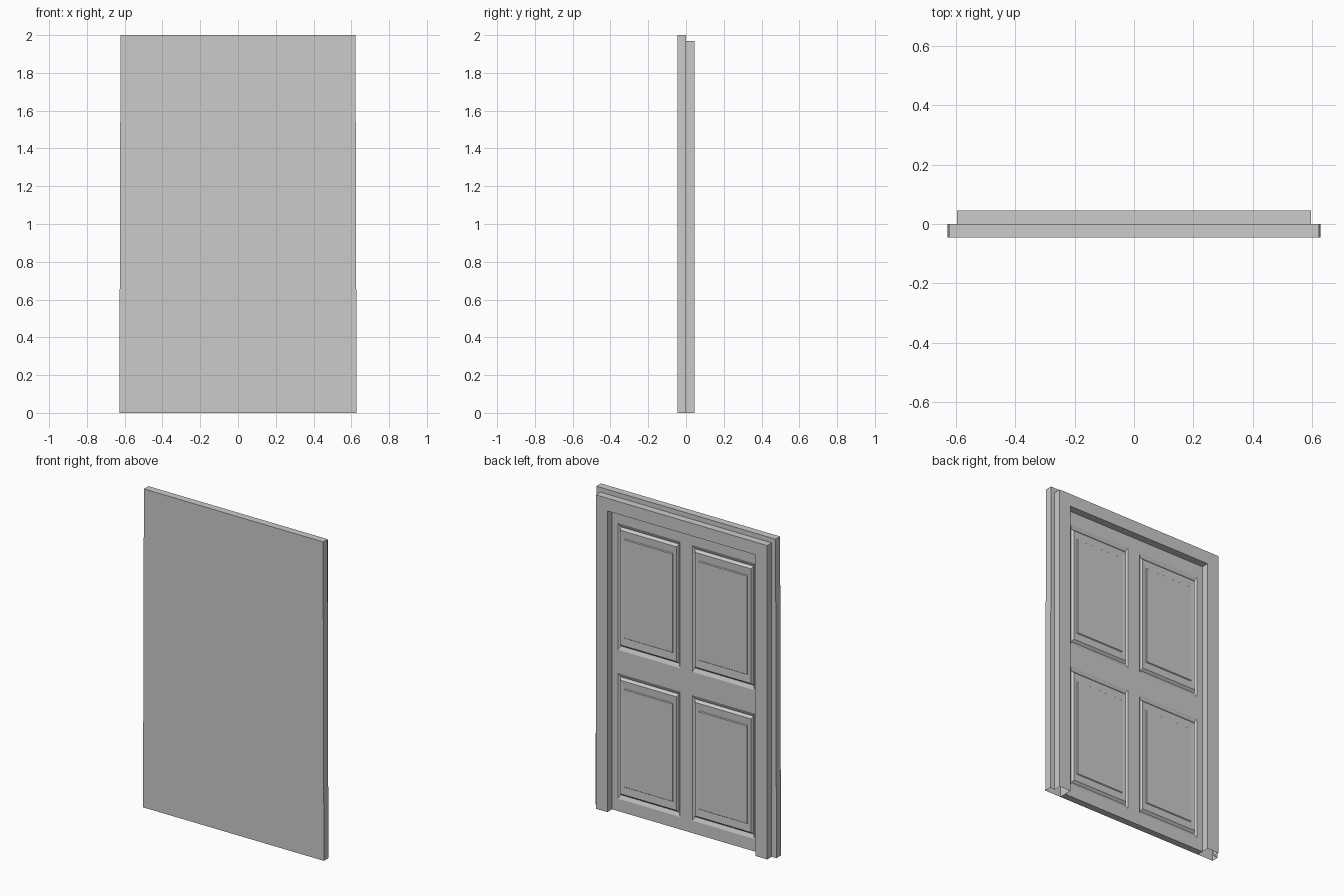
import bpy, bmesh

if "Cube" in bpy.data.objects:
    bpy.data.objects.remove(bpy.data.objects["Cube"])

FRONT, DOOR_Y, BACK = -0.045, -0.002, 0.045
HALF_W, HEAD = 0.515, 1.89          # opening inside the frame


def finish(bm, name):
    bmesh.ops.remove_doubles(bm, verts=bm.verts, dist=1e-5)
    bmesh.ops.recalc_face_normals(bm, faces=bm.faces)
    me = bpy.data.meshes.new(name)
    bm.to_mesh(me)
    bm.free()
    ob = bpy.data.objects.new(name, me)
    bpy.context.collection.objects.link(ob)
    return ob


def bridge(bm, a, b):
    for i in range(len(a)):
        j = (i + 1) % len(a)
        bm.faces.new((a[i], a[j], b[j], b[i]))


# Door frame: stepped profile swept up, across and down, feet left open
bm = bmesh.new()


def section(side, at_top):
    lip = 0.107 if at_top else 0.113
    prof = [(0, 0, FRONT), (lip, 0.11, FRONT), (lip, 0.11, 0),
            (0.08, 0.08, 0), (0.08, 0.08, BACK), (0, 0, BACK)]
    return [bm.verts.new((side * (HALF_W + ox), y, HEAD + oz if at_top else 0))
            for ox, oz, y in prof]


stations = [section(-1, False), section(-1, True), section(1, True), section(1, False)]
for a, b in zip(stations, stations[1:]):
    bridge(bm, a, b)
finish(bm, "door_frame")

# Door leaf: flat front, four moulded panels on the back
bm = bmesh.new()
xs = [-HALF_W, -0.474, -0.043, 0.043, 0.474, HALF_W]
zs = [0, 0.078, 0.865, 1.012, 1.807, HEAD]
# moulding steps: scale about the panel centre, depth
steps = [(1, DOOR_Y), (0.94, -0.012), (0.905, 0.002),
         (0.785, 0.0), (0.775, 0.005)]


def rect(x0, x1, z0, z1, y, s=1):
    cx, cz = (x0 + x1) / 2, (z0 + z1) / 2
    hx, hz = (x1 - x0) / 2 * s, (z1 - z0) / 2 * s
    return [bm.verts.new((cx + i * hx, y, cz + k * hz))
            for i, k in ((-1, -1), (1, -1), (1, 1), (-1, 1))]


for i in range(5):
    for k in range(5):
        cell = (xs[i], xs[i + 1], zs[k], zs[k + 1])
        bm.faces.new(rect(*cell, FRONT))
        if i in (1, 3) and k in (1, 3):
            rings = [rect(*cell, y, s) for s, y in steps]
            for a, b in zip(rings, rings[1:]):
                bridge(bm, a, b)
            bm.faces.new(rings[-1])
        else:
            bm.faces.new(rect(*cell, DOOR_Y))
# bottom edge of the leaf
for x0, x1 in zip(xs, xs[1:]):
    bm.faces.new([bm.verts.new(p) for p in
                  ((x0, FRONT, 0), (x1, FRONT, 0), (x1, DOOR_Y, 0), (x0, DOOR_Y, 0))])
finish(bm, "door_leaf")
